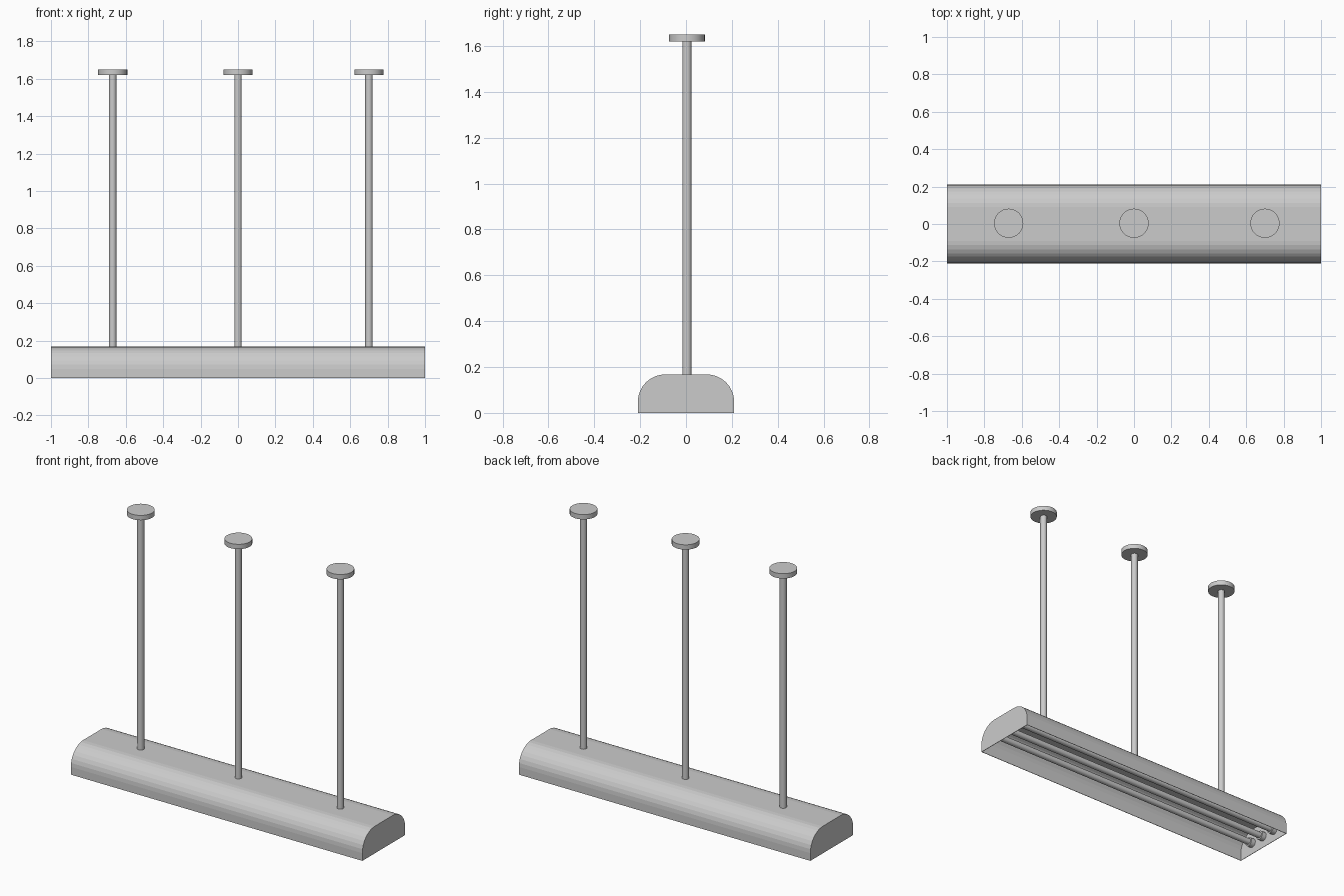
import bpy, bmesh, math
from mathutils import Matrix

if "Cube" in bpy.data.objects:
    bpy.data.objects.remove(bpy.data.objects["Cube"])

HALF_W, HEIGHT, RADIUS, SIDES = 0.21, 0.168, 0.12, 8


def finish(bm, name):
    mesh = bpy.data.meshes.new(name)
    bmesh.ops.recalc_face_normals(bm, faces=bm.faces[:])
    bm.to_mesh(mesh)
    bm.free()
    obj = bpy.data.objects.new(name, mesh)
    bpy.context.collection.objects.link(obj)
    return obj


def cylinder(name, radius, depth, centre, along_x=False, sides=32):
    bm = bmesh.new()
    rot = Matrix.Rotation(math.pi / 2, 4, 'Y') if along_x else Matrix()
    bmesh.ops.create_cone(bm, cap_ends=True, segments=sides, radius1=radius, radius2=radius,
                          depth=depth, matrix=Matrix.Translation(centre) @ rot)
    obj = finish(bm, name)
    for p in obj.data.polygons:
        p.use_smooth = len(p.vertices) == 4
    obj.data.set_sharp_from_angle(angle=math.radians(35))
    return obj


# Housing: rounded trough, open below, closed at both ends
half = [(HALF_W, 0)]
for i in range(SIDES + 1):
    a = math.pi / 2 * i / SIDES
    half.append((HALF_W - RADIUS + RADIUS * math.cos(a), HEIGHT - RADIUS + RADIUS * math.sin(a)))
profile = half + [(-y, z) for y, z in reversed(half)]
bm = bmesh.new()
left, right = ([bm.verts.new((x, y, z)) for y, z in profile] for x in (-1, 1))
for i in range(len(profile) - 1):
    bm.faces.new((left[i], left[i + 1], right[i + 1], right[i]))
bm.faces.new(left)
bm.faces.new(right)
housing = finish(bm, "lamp_housing")
shell = housing.modifiers.new("thin_shell", 'SOLIDIFY')
shell.thickness = 0.004
shell.offset = -1

# Hanging rods with ceiling discs
for side, x in (("left", -0.67), ("middle", 0.0), ("right", 0.70)):
    cylinder(f"{side}_rod", 0.02, 1.46, (x, 0.004, 0.895), sides=24)
    cylinder(f"{side}_ceiling_disc", 0.078, 0.03, (x, 0.004, 1.635))

# Light tubes with a socket at each end
for n, y in enumerate((-0.1, 0.0, 0.1), 1):
    cylinder(f"light_tube_{n}", 0.019, 1.96, (0, y, 0.07), True, 20)
    for side, sx in (("left", -1), ("right", 1)):
        cylinder(f"{side}_socket_{n}", 0.028, 0.03, (sx * 0.981, y, 0.07), True, 20)
